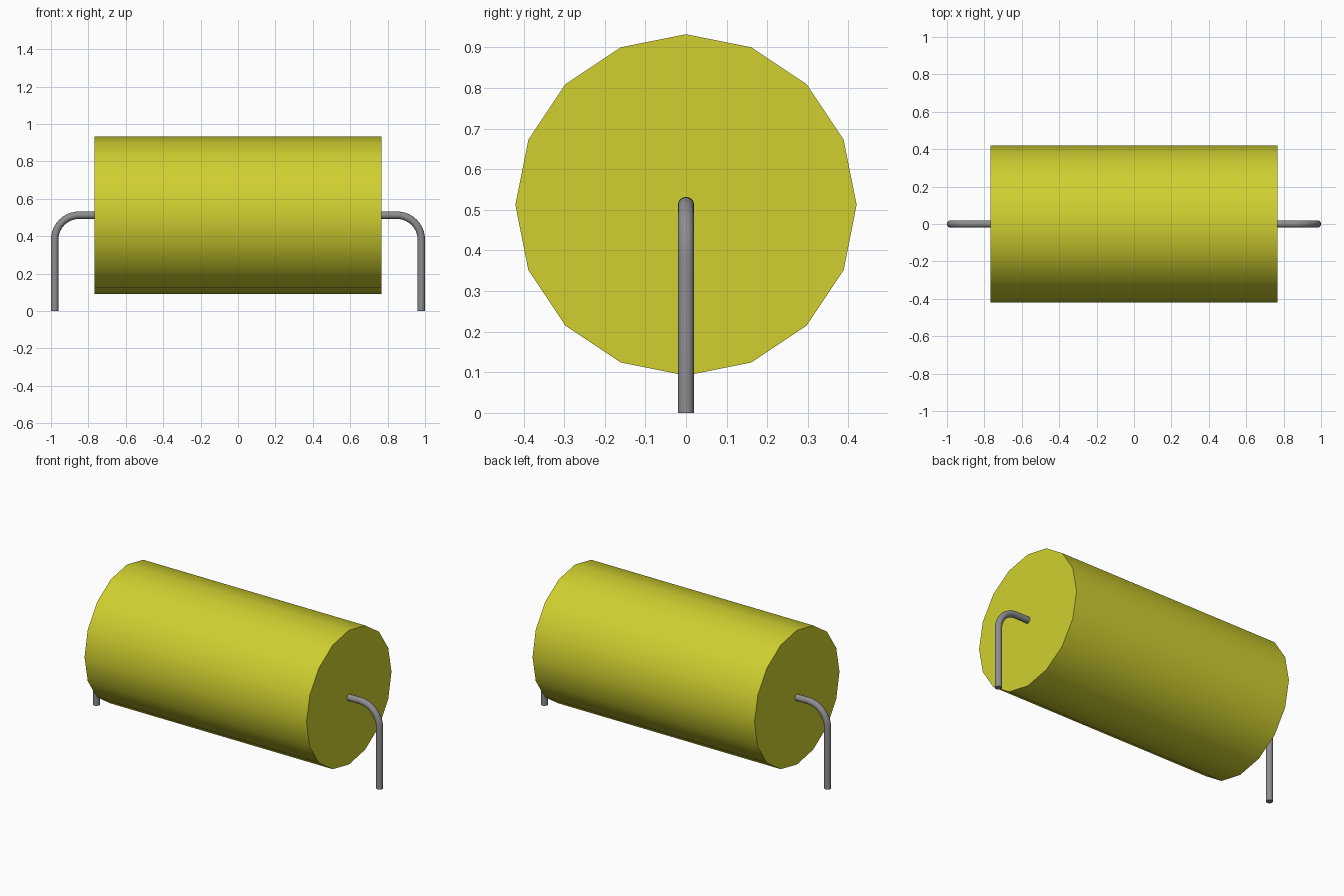
import bpy
from math import pi, sin, cos, radians

if "Cube" in bpy.data.objects:
    bpy.data.objects.remove(bpy.data.objects["Cube"])

AXIS_Z = 0.512      # height of the body axis
BODY_R = 0.42
BODY_HALF = 0.768
WIRE_R = 0.02
WIRE_X = 0.98       # centre line of the vertical legs
BEND_R = 0.13


def material(name, color):
    mat = bpy.data.materials.new(name)
    mat.use_nodes = True
    mat.diffuse_color = color
    bsdf = mat.node_tree.nodes["Principled BSDF"]
    bsdf.inputs["Base Color"].default_value = color
    return mat


def smooth(obj):
    bpy.ops.object.select_all(action='DESELECT')
    obj.select_set(True)
    bpy.context.view_layer.objects.active = obj
    bpy.ops.object.shade_smooth_by_angle(angle=radians(35))


yellow = material("yellow_casing", (0.63, 0.63, 0.03, 1))
grey = material("grey_metal", (0.27, 0.27, 0.28, 1))

# Body: sixteen-sided cylinder lying along x, with a corner on top
bpy.ops.mesh.primitive_cylinder_add(vertices=16, radius=BODY_R, depth=2 * BODY_HALF,
                                    location=(0, 0, AXIS_Z), rotation=(0, pi / 2, 0))
body = bpy.context.object
body.name = "body"
body.data.materials.append(yellow)
smooth(body)


# Lead: round wire leaving the end cap and bending down to the ground
def lead(name, side):
    bend = [(WIRE_X - BEND_R + BEND_R * sin(a), AXIS_Z - BEND_R + BEND_R * cos(a))
            for a in (i * pi / 2 / 10 for i in range(11))]
    path = [(BODY_HALF - 0.005, AXIS_Z)] + bend + [(WIRE_X, 0)]
    curve = bpy.data.curves.new(name, 'CURVE')
    curve.dimensions = '3D'
    curve.bevel_depth = WIRE_R
    curve.bevel_resolution = 6
    curve.use_fill_caps = True
    spline = curve.splines.new('POLY')
    spline.points.add(len(path) - 1)
    for point, (x, z) in zip(spline.points, path):
        point.co = (side * x, 0, z, 1)
    obj = bpy.data.objects.new(name, curve)
    bpy.context.collection.objects.link(obj)
    bpy.ops.object.select_all(action='DESELECT')
    obj.select_set(True)
    bpy.context.view_layer.objects.active = obj
    bpy.ops.object.convert(target='MESH')
    obj = bpy.context.object
    obj.name = name
    obj.data.materials.clear()
    obj.data.materials.append(grey)
    smooth(obj)


lead("left_lead", 1)
lead("right_lead", -1)
